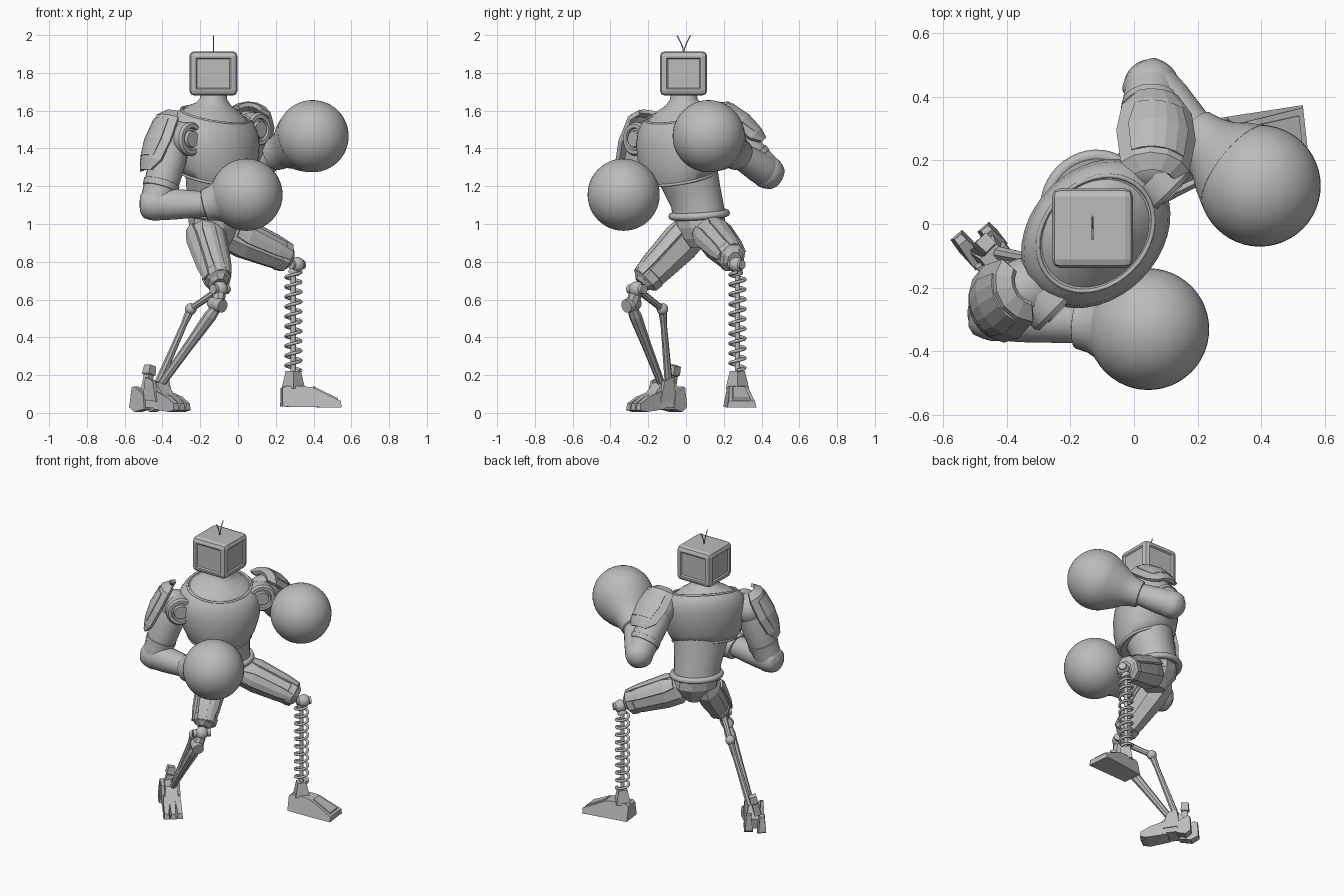
import bpy, bmesh, math
from mathutils import Vector as V

if "Cube" in bpy.data.objects:
    bpy.data.objects.remove(bpy.data.objects["Cube"])

grey = bpy.data.materials.new("plain_grey")
grey.use_nodes = True
grey.diffuse_color = (0.5, 0.5, 0.5, 1)
grey.node_tree.nodes["Principled BSDF"].inputs["Base Color"].default_value = (0.5, 0.5, 0.5, 1)

UP = V((0, 0, 1))
LAT = V((0.707, 0.707, 0))      # torso's left
FRONT = V((0.707, -0.707, 0))   # torso's facing direction


def finish(name, bm, smooth=None):
    bmesh.ops.recalc_face_normals(bm, faces=bm.faces)
    me = bpy.data.meshes.new(name)
    bm.to_mesh(me)
    bm.free()
    ob = bpy.data.objects.new(name, me)
    bpy.context.collection.objects.link(ob)
    me.materials.append(grey)
    if smooth:
        bpy.ops.object.select_all(action='DESELECT')
        ob.select_set(True)
        bpy.context.view_layer.objects.active = ob
        bpy.ops.object.shade_smooth_by_angle(angle=math.radians(smooth))
    return ob


def loft(name, rings, smooth=None, closed=True):
    """Skin through rings of points; closed rings get end caps."""
    bm = bmesh.new()
    vs = [[bm.verts.new(p) for p in r] for r in rings]
    n = len(vs[0])
    for a, b in zip(vs, vs[1:]):
        for i in range(n if closed else n - 1):
            j = (i + 1) % n
            bm.faces.new((a[i], a[j], b[j], b[i]))
    if closed:
        bm.faces.new(vs[0])
        bm.faces.new(vs[-1])
    return finish(name, bm, smooth)


def frame(axis, hint=UP):
    axis = V(axis).normalized()
    if abs(axis.dot(hint)) > 0.95:
        hint = FRONT
    out = (hint - axis * axis.dot(hint)).normalized()
    return axis, out, axis.cross(out)


def tube(name, a, b, steps, sides=24, smooth=40, squash=1):
    """Turned part from a to b; steps are (fraction, radius)."""
    a, b = V(a), V(b)
    _, u, w = frame(b - a)
    angs = [2 * math.pi * (i + 0.5) / sides for i in range(sides)]
    return loft(name, [[a.lerp(b, t) + u * r * math.cos(k) + w * r * squash * math.sin(k)
                        for k in angs] for t, r in steps], smooth)


def shell(name, a, b, outward, levels, n=5, thick=0.022):
    """Armour plate around axis a-b; levels are (fraction, radius, half angle)."""
    a, b = V(a), V(b)
    _, u, w = frame(b - a, V(outward).normalized())
    ob = loft(name, [[a.lerp(b, t) + u * r * math.cos(h * k) + w * r * math.sin(h * k)
                      for k in (2 * i / n - 1 for i in range(n + 1))]
                     for t, r, h in levels], None, False)
    m = ob.modifiers.new("thickness", 'SOLIDIFY')
    m.thickness = thick
    m.offset = 0
    return ob


def ball(name, c, r, seg=32):
    bm = bmesh.new()
    bmesh.ops.create_uvsphere(bm, u_segments=seg, v_segments=seg // 2, radius=r)
    bmesh.ops.translate(bm, verts=bm.verts, vec=V(c))
    return finish(name, bm, 60)


def wire(name, pts, r, cyclic=False):
    cu = bpy.data.curves.new(name, 'CURVE')
    cu.dimensions = '3D'
    cu.bevel_depth, cu.bevel_resolution, cu.use_fill_caps = r, 2, True
    sp = cu.splines.new('POLY')
    sp.points.add(len(pts) - 1)
    for p, q in zip(sp.points, pts):
        p.co = (*q, 1)
    sp.use_cyclic_u = cyclic
    ob = bpy.data.objects.new(name, cu)
    bpy.context.collection.objects.link(ob)
    cu.materials.append(grey)


def block(name, origin, yaw, profile, side=0):
    """Side profile of (forward, height, half width) mirrored across the width."""
    f = V((math.cos(yaw), math.sin(yaw), 0))
    s = UP.cross(f)
    return loft(name, [[V(origin) + f * x + UP * z + s * (side + k * w)
                        for x, z, w in profile] for k in (-1, 1)])


def oval(c, a, b, tilt, n=40):
    c = V(c)
    return [c + LAT * a * math.cos(k) + (FRONT - UP * tilt) * b * math.sin(k)
            for k in (2 * math.pi * i / n for i in range(n))]


# Head: bevelled box with a sunken panel on each side
bm = bmesh.new()
bmesh.ops.create_cube(bm, size=1)
bmesh.ops.scale(bm, verts=bm.verts, vec=(0.255, 0.25, 0.235))
bmesh.ops.translate(bm, verts=bm.verts, vec=(-0.13, -0.013, 1.797))
bmesh.ops.bevel(bm, geom=bm.edges[:], offset=0.026, segments=2, profile=0.5, affect='EDGES')
sides = [f for f in bm.faces if f.calc_area() > 0.02 and abs(f.normal.z) < 0.5]
bmesh.ops.inset_individual(bm, faces=sides, thickness=0.012, depth=0)
bmesh.ops.inset_individual(bm, faces=sides, thickness=0.01, depth=-0.008)
finish("head", bm)
for k in (-1, 1):
    wire("antenna", [(-0.13, -0.012 + k * 0.036 * t ** 1.6, 1.905 + 0.093 * t)
                     for t in (0, 0.3, 0.6, 1)], 0.003)

# Neck, chest, waist, pelvis
C = V((-0.12, -0.03, 0))
loft("neck", [oval(c, a, b, t) for c, a, b, t in (
    ((-0.13, -0.012, 1.7), 0.068, 0.068, 0), ((-0.13, -0.012, 1.66), 0.073, 0.073, 0.03),
    ((-0.13, -0.014, 1.632), 0.1, 0.092, 0.12), ((-0.125, -0.02, 1.61), 0.145, 0.122, 0.22),
    ((-0.12, -0.03, 1.572), 0.19, 0.154, 0.29))], 50)
loft("chest", [oval(C + UP * z, a, b, 0.28) for z, a, b in (
    (1.24, 0.16, 0.14), (1.25, 0.2, 0.167), (1.3, 0.228, 0.187), (1.38, 0.252, 0.2),
    (1.46, 0.262, 0.203), (1.52, 0.253, 0.195), (1.56, 0.228, 0.178), (1.58, 0.2, 0.162),
    (1.575, 0.185, 0.148))], 50)
wire("collar", oval(C + UP * 1.578, 0.2, 0.16, 0.29), 0.007, True)
wire("chest_rim", oval(C + UP * 1.25, 0.198, 0.164, 0.28), 0.009, True)
loft("waist", [oval(c, a, b, t) for c, a, b, t in (
    ((-0.12, 0, 1.29), 0.175, 0.15, 0.28), ((-0.125, 0.03, 1.19), 0.16, 0.139, 0.2),
    ((-0.13, 0.06, 1.1), 0.146, 0.129, 0.14), ((-0.13, 0.07, 1.03), 0.148, 0.133, 0.1))], 50)
wire("belt", oval((-0.13, 0.07, 1.05), 0.15, 0.137, 0.1), 0.02, True)
loft("pelvis", [oval(c, a, b, 0, 10) for c, a, b in (
    ((-0.13, 0.07, 1.04), 0.145, 0.125), ((-0.125, 0.075, 0.98), 0.145, 0.12),
    ((-0.11, 0.075, 0.92), 0.1, 0.09), ((-0.11, 0.075, 0.875), 0.05, 0.06))])

# Arms: shoulder, elbow, wrist, glove centre, pad direction
arms = {
    "right": ((-0.34, -0.205, 1.45), (-0.435, -0.28, 1.105), (-0.15, -0.31, 1.105),
              (0.045, -0.33, 1.155), (-0.85, -0.4, 0.25)),
    "left": ((0.055, 0.2, 1.5), (0.055, 0.43, 1.275), (0.21, 0.265, 1.375),
             (0.395, 0.12, 1.465), (0.2, 0.75, 0.75)),
}
for side, (sh, el, wr, gl, out) in arms.items():
    sh, el, wr, gl = map(V, (sh, el, wr, gl))
    ball(side + "_shoulder", sh, 0.1)
    hub = sh + FRONT * 0.04 + LAT * (0.02 if side == "right" else -0.03)
    tube(side + "_shoulder_hub", hub, hub + FRONT * 0.09,
         [(0, 0.09), (0.75, 0.09), (0.9, 0.08), (0.9, 0.06), (0.75, 0.056), (0.75, 0.046),
          (0.95, 0.042)], 28, 30)
    tube(side + "_upper_arm", sh, el, [(0, 0.085), (0.3, 0.097), (0.6, 0.093), (1, 0.085)])
    tube(side + "_arm_cuff", sh, el, [(0.66, 0.088), (0.67, 0.097), (0.76, 0.094), (0.77, 0.085)])
    ball(side + "_elbow", el, 0.088)
    tube(side + "_forearm", el, wr, [(-0.28, 0.05), (-0.22, 0.074), (-0.1, 0.085), (0.3, 0.083),
                                     (0.7, 0.073), (1, 0.066)])
    shell(side + "_shoulder_pad", sh, el, out,
          [(-0.35, 0.075, 0.9), (-0.25, 0.115, 1.1), (0.12, 0.137, 1.05),
           (0.42, 0.133, 0.9), (0.58, 0.118, 0.5)])
    shell(side + "_pad_ridge", sh, el, out,
          [(-0.2, 0.125, 0.7), (0.12, 0.144, 0.7), (0.38, 0.14, 0.55)], 5, 0.014)
    ball(side + "_glove", gl, 0.191, 48)
    cuff = wr.lerp(gl, -0.15)
    tube(side + "_glove_cuff", cuff, gl,
         [(0, 0.07), (0.02, 0.084), (0.2, 0.093), (0.36, 0.112), (0.5, 0.14), (0.66, 0.165)], 32)

# Thighs: faceted armour with raised plates
thighs = {"right": ((-0.183, 0.035, 0.965), (-0.1, -0.235, 0.68)),
          "left": ((-0.04, 0.125, 0.95), (0.28, 0.255, 0.81))}
for side, (hip, knee) in thighs.items():
    tube(side + "_thigh", hip, knee, [(-0.12, 0.065), (0, 0.1), (0.25, 0.105), (0.7, 0.088),
                                      (0.93, 0.076), (1, 0.045)], 8, None, 0.85)
    for label, d in (("top", UP), ("outer", LAT if side == "left" else -LAT), ("front", FRONT)):
        shell(side + "_thigh_plate_" + label, hip, knee, d,
              [(0.02, 0.093, 0.3), (0.2, 0.103, 0.42), (0.7, 0.088, 0.4), (0.92, 0.074, 0.3)],
              2, 0.016)
    tube(side + "_thigh_cuff", hip, knee, [(0.8, 0.074), (0.82, 0.087), (0.93, 0.081),
                                           (0.95, 0.066)], 8, None, 0.9)

# Left lower leg: ball knee, coil spring on a rod, wedge foot
K = V((0.313, 0.267, 0.785))
S = V((0.293, 0.272, 0))
ball("left_knee", K, 0.04)
tube("left_knee_pin", K - LAT * 0.045, K + LAT * 0.045, [(0, 0.024), (1, 0.024)], 12)
tube("left_knee_socket", K, S + UP * 0.735, [(0, 0.026), (1, 0.03)], 12)
tube("spring_rod", S + UP * 0.2, S + UP * 0.75, [(0, 0.014), (1, 0.014)], 10)
turns, per = 10, 18
wire("spring", [S + V((0.04 * math.cos(2 * math.pi * i / per), 0.04 * math.sin(2 * math.pi * i / per),
                       0.225 + 0.52 * i / (turns * per))) for i in range(turns * per + 1)], 0.0085)
block("left_foot", (0.29, 0.268, 0), 0.11,
      [(-0.06, 0.033, 0.065), (0.25, 0.028, 0.078), (0.25, 0.062, 0.07), (0.1, 0.135, 0.05),
       (0.045, 0.142, 0.042), (-0.045, 0.142, 0.042), (-0.06, 0.13, 0.045)])
block("left_foot_top_plate", (0.29, 0.268, 0), 0.11,
      [(0.11, 0.125, 0.034), (0.11, 0.139, 0.032), (0.235, 0.078, 0.046), (0.235, 0.06, 0.048)])
tube("left_ankle", S + UP * 0.13, S + UP * 0.222, [(0, 0.062), (1, 0.04)], 4, None)

# Right lower leg: hinge knee and two struts
N = V((-0.095, -0.26, 0.655))
ball("right_knee", N, 0.042)
tube("right_knee_pin", N - LAT * 0.055, N + LAT * 0.055, [(0, 0.026), (1, 0.026)], 12)
J = V((-0.11, -0.288, 0.565))
tube("right_knee_link", N, J, [(0, 0.034), (1, 0.036)], 8, None)
tube("right_shin_hub", J + FRONT * 0.04, J - FRONT * 0.045 + UP * 0.02,
     [(0, 0.02), (0, 0.036), (0.75, 0.04), (1, 0.03)], 14)
M = V((-0.25, -0.125, 0.55))
ankle = V((-0.415, -0.125, 0.14))
tube("right_shin", J, ankle, [(0, 0.025), (0.12, 0.034), (0.5, 0.026), (1, 0.02)], 8, None)
tube("right_knee_lever", N, M, [(0, 0.02), (0.8, 0.017), (1, 0.02)], 8, None)
ball("right_lever_joint", M, 0.031, 16)
tube("right_rear_strut", M, ankle + V((-0.015, 0.035, 0)), [(0, 0.024), (0.2, 0.017), (1, 0.022)], 8, None)

# Right foot: faceted core, close toes, flared heel blocks
A = (-0.425, -0.125, 0)
Y = -0.87
block("right_foot_core", A, Y, [(-0.09, 0.03, 0.06), (0.1, 0.025, 0.055), (0.11, 0.075, 0.045),
                                (0.03, 0.16, 0.036), (-0.05, 0.17, 0.035), (-0.1, 0.1, 0.05)])
toe = [(0.03, 0.02, 0.022), (0.16, 0.005, 0.022), (0.205, 0.015, 0.017), (0.2, 0.05, 0.014),
       (0.14, 0.085, 0.018), (0.03, 0.12, 0.018)]
for i in (-1, 0, 1):
    block("right_toe", A, Y + 0.06 * i, toe, 0.03 * i)
for side, reach in ((-0.043, 0.155), (0.038, 0.12)):
    block("right_heel_block", A, Y,
          [(-0.03, 0.02, 0.025), (-0.7 * reach, 0.005, 0.028), (-reach, 0.03, 0.024),
           (-0.95 * reach, 0.135, 0.014), (-0.8 * reach, 0.14, 0.016), (-0.04, 0.1, 0.025)], side)
    block("right_ankle_guard", A, Y, [(-0.05, 0.07, 0.012), (0.06, 0.06, 0.012),
                                      (0.03, 0.17, 0.01), (-0.03, 0.19, 0.01)], side * 1.2)
tube("right_heel_peg", (-0.485, -0.085, 0.12), (-0.465, -0.058, 0.25),
     [(0, 0.03), (0.6, 0.026), (0.65, 0.036), (1, 0.032)], 4, None)
